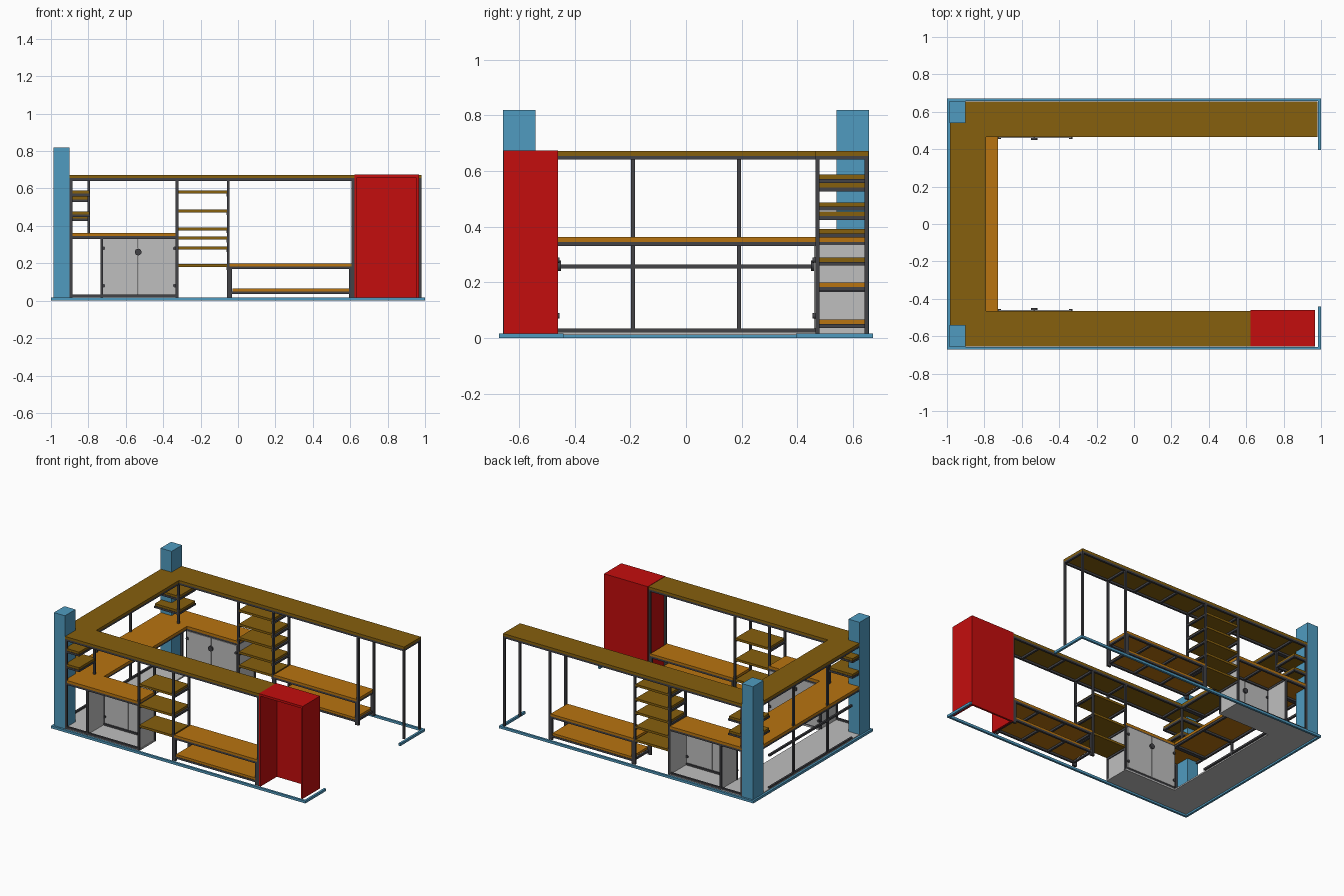
import bpy, bmesh, math
from mathutils import Matrix, Vector

cube = bpy.data.objects.get("Cube")
if cube:
    bpy.data.objects.remove(cube)


def material(name, rgb):
    m = bpy.data.materials.new(name)
    m.use_nodes = True
    m.diffuse_color = (*rgb, 1)
    b = m.node_tree.nodes["Principled BSDF"]
    b.inputs["Base Color"].default_value = (*rgb, 1)
    b.inputs["Roughness"].default_value = 0.7
    return m


BLUE = material("blue", (0.08, 0.33, 0.53))
BROWN = material("brown_wood", (0.24, 0.115, 0.004))
ORANGE = material("orange_wood", (0.48, 0.175, 0.005))
RED = material("red", (0.55, 0.004, 0.004))
STEEL = material("dark_steel", (0.055, 0.055, 0.062))
GREY = material("light_grey", (0.52, 0.52, 0.52))


def finish(name, mat, bm):
    me = bpy.data.meshes.new(name)
    bm.to_mesh(me)
    bm.free()
    me.materials.append(mat)
    ob = bpy.data.objects.new(name, me)
    bpy.context.collection.objects.link(ob)
    return ob


def boxes(name, mat, items):
    """One object made of boxes (x0, x1, y0, y1, z0, z1)."""
    bm = bmesh.new()
    for x0, x1, y0, y1, z0, z1 in items:
        c = Vector((x0 + x1, y0 + y1, z0 + z1)) / 2
        s = Matrix.Diagonal((x1 - x0, abs(y1 - y0), z1 - z0, 1))
        bmesh.ops.create_cube(bm, size=1, matrix=Matrix.Translation(c) @ s)
    return finish(name, mat, bm)


T = 0.014                 # steel tube width
YI, YO = 0.465, 0.655     # inner and outer edge of the long arms
XL, XI = -0.985, -0.79    # outer and inner edge of the short arm
BASE, TOP = 0.017, 0.655  # floor rail height, underside of the top shelf


def post(x, y, z0, z1):
    return (x, x + T, y, y + T, z0, z1)


def ring(x0, x1, y0, y1, z, bars=()):
    """Rectangular tube frame whose upper side is at z, with cross bars."""
    out = [(x0, x1, y, y + T, z - T, z) for y in (y0, y1 - T)]
    out += [(x, x + T, y0 + T, y1 - T, z - T, z) for x in (x0, *bars, x1 - T)]
    return out


def side(s, items):
    """Place boxes drawn for the back arm on the back (1) or front (-1)."""
    return [(a, b, min(s * c, s * d), max(s * c, s * d), e, f)
            for a, b, c, d, e, f in items]


# Floor rails, corner pillars and floor plate
boxes("floor_rail", BLUE, [
    (-1, 1, 0.657, 0.672, 0, BASE), (-1, 1, -0.672, -0.657, 0, BASE),
    (-1, -0.985, -0.657, 0.657, 0, BASE),
    (0.985, 1, 0.395, 0.657, 0, BASE), (0.985, 1, -0.657, -0.44, 0, BASE)])
for s, n in ((1, "back"), (-1, "front")):
    boxes(n + "_pillar", BLUE, side(s, [(-0.987, -0.9, 0.54, 0.658, BASE, 0.82)]))
boxes("floor_plate", GREY, [
    (XL, -0.73, -YO, YO, 0.012, 0.022),
    (-0.73, -0.32, YI, YO, 0.012, 0.022), (-0.73, -0.32, -YO, -YI, 0.012, 0.022)])

# Top shelf in a U shape
boxes("top_shelf", BROWN, [
    (XL, 0.98, YI, YO, TOP, 0.672), (XL, 0.622, -YO, -YI, TOP, 0.672),
    (XL, XI, -YI, YI, TOP, 0.672)])
# Worktop in a U shape
boxes("worktop", ORANGE, [
    (XL, -0.325, YI, YO, 0.345, 0.363), (XL, -0.325, -YO, -YI, 0.345, 0.363),
    (XL, -0.727, -YI, YI, 0.345, 0.363)])

# Short arm steel frame
frame = [post(XL, y - T / 2, BASE, TOP) for y in (-0.19, 0.19)]
frame += ring(XL, XI, -YI, YI, TOP) + ring(XL, -0.73, -YI, YI, 0.345)
for y in (-0.19, 0.19):
    frame += [(XL + T, XI - T, y - T / 2, y + T / 2, TOP - T, TOP),
              (XL + T, -0.73 - T, y - T / 2, y + T / 2, 0.345 - T, 0.345)]
frame += [(XL, XL + T, -YI, YI, z, z + T) for z in (0.02, 0.25)]
boxes("short_arm_frame", STEEL, frame)

TOWER = {1: (0.588, 0.488, 0.392, 0.29, 0.195), -1: (0.488, 0.342, 0.195)}
CORNER = {1: (0.557, 0.455), -1: (0.588, 0.477)}

for s, n in ((1, "back"), (-1, "front")):
    end = 0.98 if s > 0 else 0.622
    # Long arm posts and rails
    xs = [-0.9, -0.333, -0.06, 0.608] + ([0.966] if s > 0 else [])
    f = [post(x, y, BASE, TOP) for x in xs for y in (YI, YO - T)
         if not (x == -0.9 and y == YI)]
    f += [post(XI - T, YI, 0.363, TOP)]
    f += [post(-0.735, y, BASE, 0.345) for y in (YI, YO - T)]
    f += ring(XL, end, YI, YO, TOP, (XI, -0.333, -0.06, 0.17, 0.39, 0.608))
    f += ring(XL, -0.325, YI, YO, 0.345, (-0.735, -0.53))
    f += [(-0.9, -0.325, YO - T, YO, 0.02, 0.034),
          (-0.735, -0.325, YI, YI + T, 0.02, 0.034)]
    boxes(n + "_arm_frame", STEEL, side(s, f))

    # Shelf tower between two post pairs
    boxes(n + "_tower_shelves", BROWN, side(s, [
        (-0.32, -0.06, YI + 0.004, YO - 0.004, z - 0.016, z) for z in TOWER[s]]))
    boxes(n + "_tower_brackets", STEEL, side(s, [
        (x, x + T, YI, YO, z - 0.03, z - 0.016)
        for z in TOWER[s] for x in (-0.332, -0.061)]))

    # Small corner shelves above the worktop
    boxes(n + "_corner_shelves", BROWN, side(s, [
        (XL + 0.003, XI - 0.003, YI + 0.003, YO - 0.003, z - 0.016, z)
        for z in CORNER[s]]))
    boxes(n + "_corner_brackets", STEEL, side(s, [
        b for z in CORNER[s] for b in ring(XL, XI, YI, YO, z - 0.016)]))

    # Bench with a lower shelf
    boxes(n + "_bench_boards", ORANGE, side(s, [
        (-0.045, 0.607, YI, YO, 0.184, 0.2),
        (-0.03, 0.594, YI + 0.002, YO - 0.002, 0.05, 0.066)]))
    bf = [post(x, y, BASE, 0.184) for x in (-0.045, 0.593) for y in (YI, YO - T)]
    bf += ring(-0.045, 0.607, YI, YO, 0.184, (0.17, 0.39))
    bf += ring(-0.045, 0.607, YI, YO, 0.05, (0.17, 0.39))
    boxes(n + "_bench_frame", STEEL, side(s, bf))

    # Cupboard open to the outside, doors towards the middle
    boxes(n + "_cupboard_sides", GREY, side(s, [
        (-0.732, -0.724, YI + 0.003, YO - 0.002, 0.022, 0.335),
        (-0.334, -0.324, YI + 0.003, YO - 0.002, 0.022, 0.335)]))
    boxes(n + "_cupboard_doors", GREY, side(s, [
        (-0.724, -0.535, YI - 0.005, YI + 0.004, 0.034, 0.333),
        (-0.532, -0.334, YI - 0.005, YI + 0.004, 0.034, 0.333)]))
    # Round latch at the door gap, with hinges on the outer edges
    bm = bmesh.new()
    for x, z, r, d in ((-0.534, 0.26, 0.018, 0.03), (-0.72, 0.28, 0.01, 0.022),
                       (-0.72, 0.08, 0.01, 0.022), (-0.338, 0.28, 0.01, 0.022),
                       (-0.338, 0.08, 0.01, 0.022)):
        bmesh.ops.create_cone(
            bm, cap_ends=True, segments=16, radius1=r, radius2=r, depth=d,
            matrix=Matrix.Translation((x, s * YI, z)) @ Matrix.Rotation(math.pi / 2, 4, 'X'))
    finish(n + "_cupboard_latches", STEEL, bm)

# Tall red cabinet, open at the front and underneath
boxes("red_cabinet", RED, [
    (0.623, 0.637, -YO, -0.46, BASE, 0.658),
    (0.953, 0.967, -YO, -0.46, BASE, 0.658),
    (0.637, 0.953, -0.474, -0.46, BASE, 0.658),
    (0.623, 0.967, -YO, -0.46, 0.658, 0.674)])
